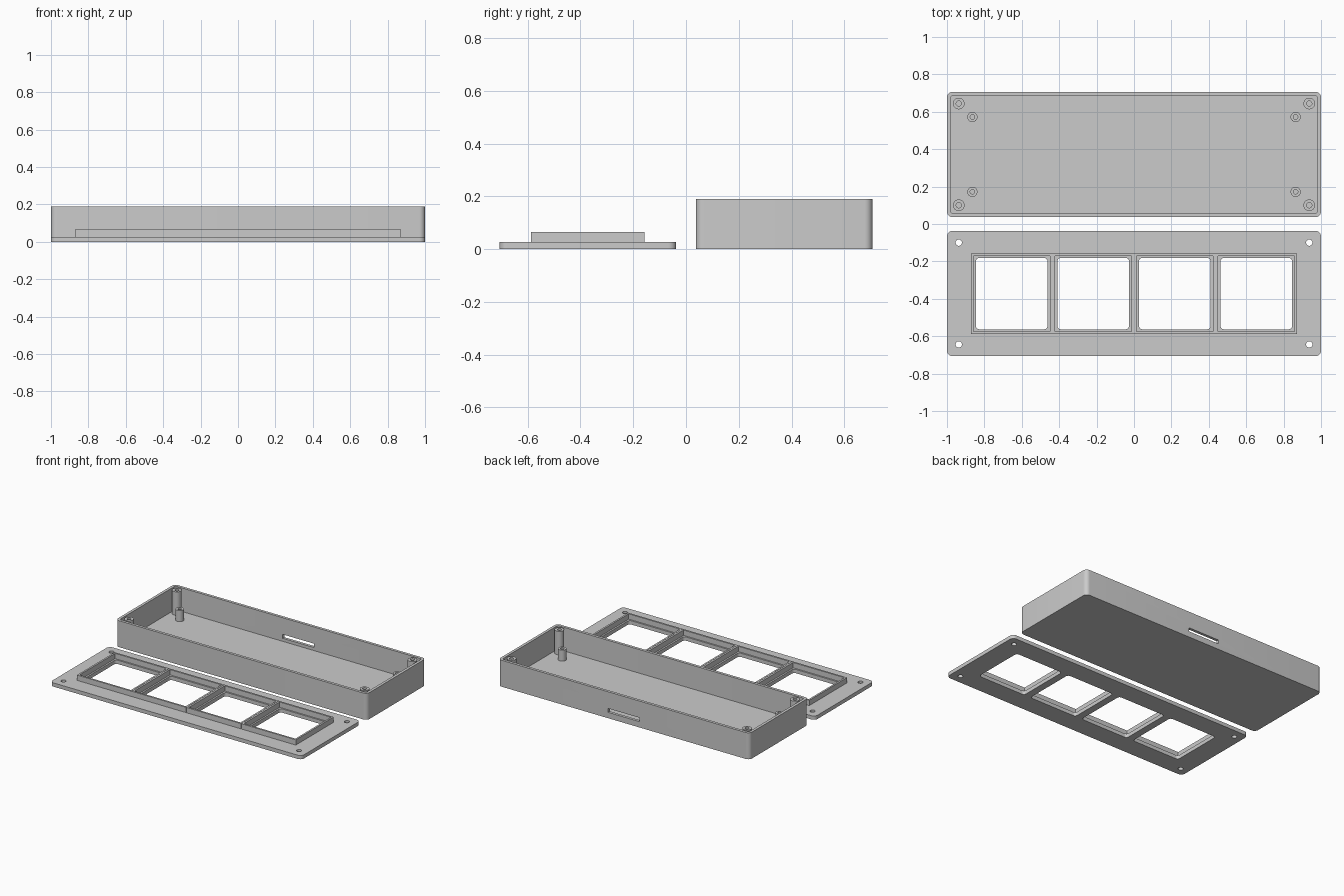
import bpy, bmesh, math

cube = bpy.data.objects.get("Cube")
if cube:
    bpy.data.objects.remove(cube, do_unlink=True)

grey = bpy.data.materials.new("plain grey")
grey.use_nodes = True
COLOR = (0.6, 0.6, 0.6, 1)
grey.diffuse_color = COLOR
grey.node_tree.nodes["Principled BSDF"].inputs["Base Color"].default_value = COLOR


def rounded_rect(cx, cy, w, d, r=0, steps=8):
    if not r:
        return [(cx + sx * w / 2, cy + sy * d / 2)
                for sx, sy in ((1, 1), (-1, 1), (-1, -1), (1, -1))]
    pts = []
    for q, (sx, sy) in enumerate(((1, 1), (-1, 1), (-1, -1), (1, -1))):
        for i in range(steps + 1):
            a = (q + i / steps) * math.pi / 2
            pts.append((cx + sx * (w / 2 - r) + r * math.cos(a),
                        cy + sy * (d / 2 - r) + r * math.sin(a)))
    return pts


def circle(cx, cy, r, n=32):
    return [(cx + r * math.cos(i * math.tau / n), cy + r * math.sin(i * math.tau / n))
            for i in range(n)]


def prism(name, outline, z0, z1):
    """Extrude a flat outline upwards into a closed solid."""
    bm = bmesh.new()
    base = bm.faces.new([bm.verts.new((x, y, z0)) for x, y in outline])
    top = bmesh.ops.extrude_face_region(bm, geom=[base])["geom"]
    bmesh.ops.translate(bm, vec=(0, 0, z1 - z0),
                        verts=[v for v in top if isinstance(v, bmesh.types.BMVert)])
    bmesh.ops.recalc_face_normals(bm, faces=bm.faces)
    mesh = bpy.data.meshes.new(name)
    bm.to_mesh(mesh)
    bm.free()
    obj = bpy.data.objects.new(name, mesh)
    bpy.context.collection.objects.link(obj)
    mesh.materials.append(grey)
    return obj


def cut(obj, cutters):
    """Subtract each cutter, then discard it."""
    bpy.context.view_layer.objects.active = obj
    for c in cutters:
        c.hide_render = True
        mod = obj.modifiers.new("cut", "BOOLEAN")
        mod.operation, mod.solver, mod.object = "DIFFERENCE", "EXACT", c
        bpy.ops.object.modifier_apply(modifier=mod.name)
        bpy.data.objects.remove(c, do_unlink=True)


def smooth(obj):
    bpy.ops.object.select_all(action="DESELECT")
    obj.select_set(True)
    bpy.context.view_layer.objects.active = obj
    bpy.ops.object.shade_smooth_by_angle(angle=math.radians(30))


WIDTH, DEPTH, CY = 2.0, 0.67, 0.372
WALL, FLOOR, RIM = 0.02, 0.02, 0.19
PANEL, FRAME_TOP = 0.027, 0.065
SCREW_X, SCREW_Y = 0.937, 0.272
CORNERS = [(sx, sy) for sx in (-1, 1) for sy in (-1, 1)]

# Open tray with a cable slot through its back wall
tray = prism("tray", rounded_rect(0, CY, WIDTH, DEPTH, 0.03), 0, RIM)
cut(tray, [
    prism("cavity", rounded_rect(0, CY, WIDTH - 2 * WALL, DEPTH - 2 * WALL, 0.012), FLOOR, RIM + 0.1),
    prism("slot", rounded_rect(0, CY + DEPTH / 2, 0.25, 0.1), 0.042, 0.07),
])
smooth(tray)

# Tall corner screw posts and short board standoffs
for name, px, py, r, hole, top in (("screw_post", SCREW_X, SCREW_Y, 0.031, 0.014, RIM - 0.001),
                                   ("board_standoff", 0.864, 0.2, 0.027, 0.012, 0.1)):
    for sx, sy in CORNERS:
        x, y = sx * px, CY + sy * py
        post = prism(name, circle(x, y, r), FLOOR - 0.005, top)
        cut(post, [prism("bore", circle(x, y, hole), FLOOR, top + 0.1)])
        smooth(post)

# Front panel with four windows and four screw holes
centres = [(i - 1.5) * 0.436 for i in range(4)]
panel = prism("panel", rounded_rect(0, -CY, WIDTH, DEPTH, 0.03), 0, PANEL)
cut(panel, [prism("window", rounded_rect(x, -CY, 0.384, 0.382, 0.02), -0.1, 0.1) for x in centres]
    + [prism("screw_hole", circle(sx * SCREW_X, -CY + sy * SCREW_Y, 0.017), -0.1, 0.1)
       for sx, sy in CORNERS])
smooth(panel)

# Raised frame around each window
for x in centres:
    frame = prism("window_frame", rounded_rect(x, -CY, 0.434, 0.43), PANEL, FRAME_TOP)
    cut(frame, [prism("pocket", rounded_rect(x, -CY, 0.408, 0.404), 0, 0.2)])
